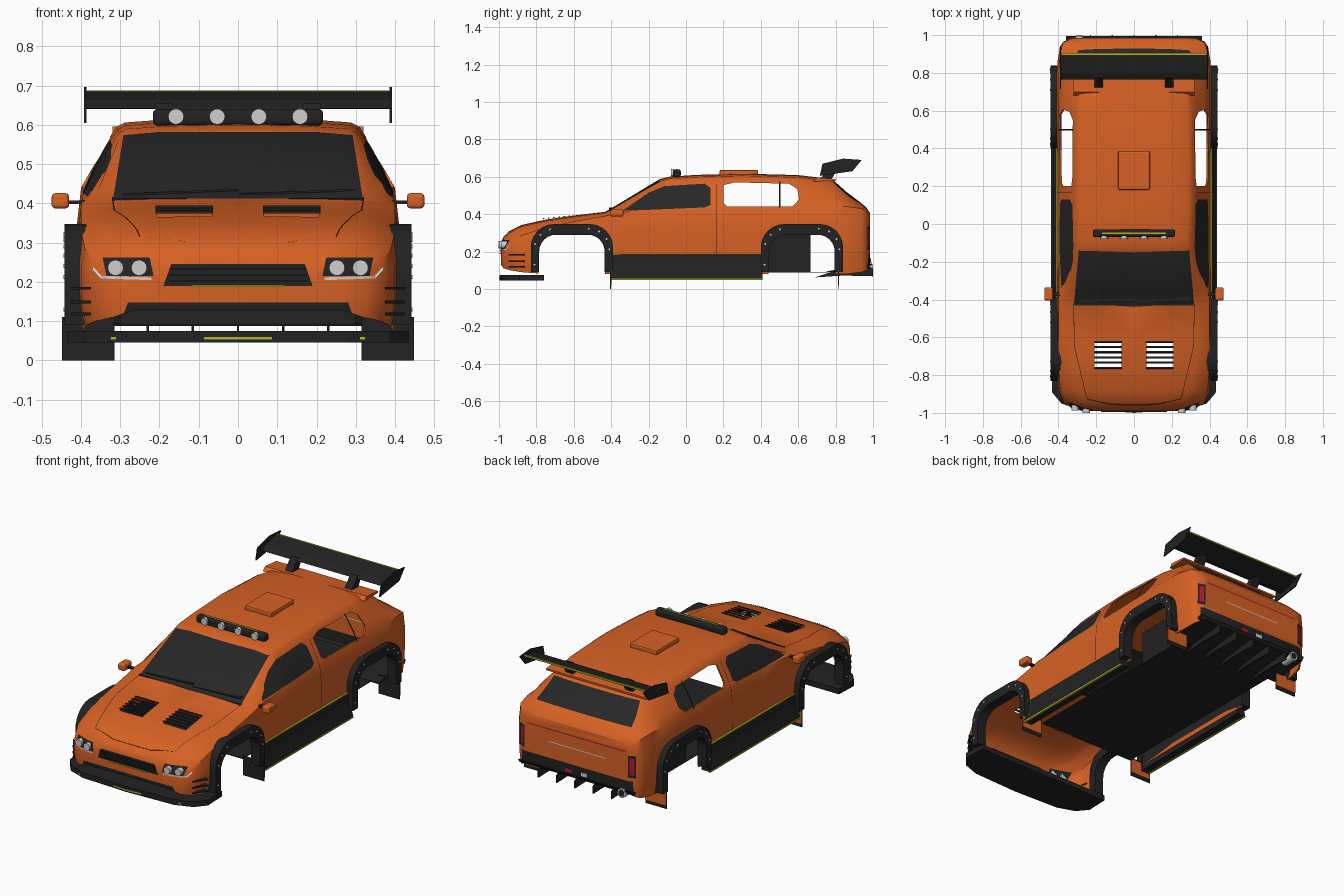
import bpy, bmesh, math
from mathutils import Vector
from mathutils.bvhtree import BVHTree

if "Cube" in bpy.data.objects:
    bpy.data.objects.remove(bpy.data.objects["Cube"])


def material(name, r, g, b):
    m = bpy.data.materials.new(name)
    m.diffuse_color = (r, g, b, 1)
    m.use_nodes = True
    m.node_tree.nodes["Principled BSDF"].inputs["Base Color"].default_value = m.diffuse_color
    return m


ORANGE = material("orange_paint", .68, .12, .018)
BLACK = material("black_plastic", .016, .016, .016)
GLASS = material("dark_glass", .02, .02, .021)
YELLOW = material("yellow_trim", .50, .45, .02)
LAMP = material("lamp_white", .62, .62, .62)
RED = material("red_lens", .42, .01, .03)


def link(name, bm, mat, smooth=False):
    me = bpy.data.meshes.new(name)
    bm.to_mesh(me)
    bm.free()
    ob = bpy.data.objects.new(name, me)
    bpy.context.collection.objects.link(ob)
    if mat:
        me.materials.append(mat)
    if smooth:
        smooth_object(ob)
    return ob


def smooth_object(ob):
    bpy.ops.object.select_all(action='DESELECT')
    ob.select_set(True)
    bpy.context.view_layer.objects.active = ob
    bpy.ops.object.shade_smooth_by_angle(angle=math.radians(32))


def prism(name, polys, axis, a, b, mat=None):
    """Extrude 2D outlines along an axis from a to b."""
    place = {'x': lambda p, d: (d, p[0], p[1]), 'y': lambda p, d: (p[0], d, p[1]),
             'z': lambda p, d: (p[0], p[1], d)}[axis]
    bm = bmesh.new()
    for poly in polys:
        f = bm.faces.new([bm.verts.new(place(p, a)) for p in poly])
        top = bmesh.ops.extrude_face_region(bm, geom=[f])['geom']
        step = Vector(place((0, 0), b - a))
        bmesh.ops.translate(bm, vec=step, verts=[g for g in top if isinstance(g, bmesh.types.BMVert)])
    bmesh.ops.recalc_face_normals(bm, faces=bm.faces)
    return link(name, bm, mat)


def rect(x0, x1, z0, z1):
    return [(x0, z0), (x1, z0), (x1, z1), (x0, z1)]


def box(name, x, y, z, mat):
    return prism(name, [rect(*x, *y)], 'z', z[0], z[1], mat)


def both(poly):
    return [poly, [(-p[0], p[1]) for p in poly]]


def disc(name, c, r, depth, axis, mat):
    n = 16
    u = [(r * math.cos(k * math.tau / n), r * math.sin(k * math.tau / n)) for k in range(n)]
    i, j = {'x': (1, 2), 'y': (0, 2)}[axis]
    d = c['xyz'.index(axis)]
    return prism(name, [[(c[i] + p, c[j] + q) for p, q in u]], axis, d - depth / 2, d + depth / 2, mat)


# body shell lofted along y: y, half width, bottom, shoulder, roof half width, roof edge, roof centre
STATIONS = [
    (-.99, .27, .13, .20, .22, .235, .25), (-.975, .33, .11, .22, .26, .262, .28),
    (-.94, .375, .10, .25, .30, .292, .312), (-.88, .40, .09, .285, .33, .325, .342),
    (-.75, .41, .08, .33, .345, .357, .371), (-.60, .41, .08, .36, .35, .38, .393),
    (-.43, .41, .08, .39, .345, .403, .413), (-.36, .408, .08, .408, .335, .44, .455),
    (-.14, .405, .08, .425, .303, .566, .588), (-.09, .405, .08, .427, .303, .58, .60),
    (.05, .405, .08, .43, .307, .588, .610), (.30, .405, .08, .435, .31, .595, .617),
    (.60, .41, .08, .44, .305, .585, .609), (.78, .41, .08, .44, .29, .565, .588),
    (.86, .405, .08, .44, .295, .50, .517), (.94, .392, .09, .43, .315, .445, .457),
    (.965, .375, .10, .41, .31, .425, .435), (.985, .33, .12, .38, .28, .40, .405)]
bm = bmesh.new()
rows = []
for y, w, zb, zs, xr, zr, zt in STATIONS:
    h = zs - zb
    half = [(w * .965, zb), (w * .99, zb + .2 * h), (w, zb + .45 * h), (w, zb + .75 * h), (w * .975, zs)]
    half += [(w * .975 + (xr - w * .975) * t + .02 * t * (1 - t), zs + (zr - zs) * t) for t in (.35, .7)]
    half += [(xr, zr), (xr * .93, zr + .5 * (zt - zr)), (xr * .6, zr + .85 * (zt - zr))]
    prof = half + [(0, zt)] + [(-x, z) for x, z in reversed(half)]
    rows.append([bm.verts.new((x, y, z)) for x, z in prof])
for a, b in zip(rows, rows[1:]):
    for j in range(len(a) - 1):
        bm.faces.new((a[j], b[j], b[j + 1], a[j + 1]))
bm.faces.new(rows[0])
bm.faces.new(rows[-1][::-1])
skin = BVHTree.FromBMesh(bm)
body = link("body_shell", bm, ORANGE)


def bake(ob):
    me = bpy.data.meshes.new_from_object(ob.evaluated_get(bpy.context.evaluated_depsgraph_get()))
    ob.modifiers.clear()
    ob.data = me


mod = body.modifiers.new("wall", 'SOLIDIFY')
mod.thickness, mod.offset = .008, -1
bake(body)


def boolean(ob, cutter, op):
    m = ob.modifiers.new("cut", 'BOOLEAN')
    m.operation, m.object, m.solver = op, cutter, 'EXACT'
    bake(ob)


def carve(name, polys, axis, a, b, mat=None):
    """Cut a region out of the shell; with a material, keep it as its own panel."""
    cutter = prism(name + "_cutter", polys, axis, a, b)
    if mat:
        piece = bpy.data.objects.new(name, body.data.copy())
        bpy.context.collection.objects.link(piece)
        boolean(piece, cutter, 'INTERSECT')
        piece.data.materials.clear()
        piece.data.materials.append(mat)
        smooth_object(piece)
    boolean(body, cutter, 'DIFFERENCE')
    bpy.data.objects.remove(cutter)


def arch(cy, hw, top, r, zb):
    pts = [(cy - hw, zb)]
    for s, a0 in ((-1, 180), (1, 90)):
        for k in range(7):
            a = math.radians(a0 - 15 * k)
            pts.append((cy + s * (hw - r) + r * math.cos(a), top - r + r * math.sin(a)))
    return pts + [(cy + hw, zb)]


# wheel openings and glazing
WHEELS = (-.61, .62)
carve("wheel_opening", [arch(c, .178, .292, .09, -.1) for c in WHEELS], 'x', -.6, .6)
carve("windscreen", [[(-.318, .412), (.318, .412), (.292, .574), (.2, .582), (-.2, .582), (-.292, .574)]],
      'y', -.45, -.10, GLASS)
carve("front_side_glass", [[(-.34, .418), (-.2, .515), (-.115, .55), (.10, .563), (.13, .54), (.13, .45),
                            (.10, .436), (-.28, .42)]], 'x', -.6, .6, GLASS)
carve("rear_side_opening", [[(.20, .555), (.26, .57), (.55, .563), (.595, .535), (.605, .48), (.57, .442),
                             (.22, .442), (.20, .46)]], 'x', -.6, .6)
carve("rear_glass", [[(-.30, .465), (.30, .465), (.27, .562), (-.27, .562)]], 'y', .78, 1.1, GLASS)
carve("hood_vent_hole", both(rect(.066, .208, -.765, -.622)), 'z', .32, .5)
# nose and tail panels
carve("grille", [[(-.19, .19), (.19, .19), (.17, .246), (-.17, .246)]], 'y', -1.1, -.85, BLACK)
carve("lower_intake", [[(-.30, .095), (.30, .095), (.28, .148), (-.28, .148)]], 'y', -1.1, -.85, BLACK)
carve("headlight_housing", both([(.215, .215), (.335, .215), (.345, .262), (.225, .262)]), 'y', -1.1, -.85, BLACK)
carve("tail_light", both(rect(.333, .357, .225, .32)), 'y', .9, 1.1, RED)
carve("tail_light_frame", both(rect(.325, .365, .21, .335)), 'y', .9, 1.1, BLACK)
carve("rear_bumper", [rect(-.35, .35, .06, .19)], 'y', .93, 1.1, BLACK)
carve("tail_red_line", [rect(-.31, .31, .350, .357)], 'y', .93, 1.1, RED)
carve("tail_silver_line", [rect(-.18, .18, .280, .285)], 'y', .93, 1.1, LAMP)
smooth_object(body)


def hit(o, d):
    return skin.ray_cast(Vector(o), Vector(d))[0]


def seam(name, pts, origin, d, mat, w=.003):
    """Thin strip draped on the shell along a path of (u, v) points."""
    d, path = Vector(d), []
    for (u0, v0), (u1, v1) in zip(pts, pts[1:]):
        path += [hit(origin(u0 + (u1 - u0) * k / 8, v0 + (v1 - v0) * k / 8), d) for k in range(9)]
    path = [p - d * .003 for p in path if p]
    b, last = bmesh.new(), None
    for p, q in zip(path, path[1:]):
        side = (q - p).cross(d)
        if side.length > 1e-6:
            side = side.normalized() * w / 2
            b.faces.new([b.verts.new(v) for v in (p - side, p + side, q + side, q - side)])
    link(name, b, mat)


# panel seams
hood = [(.32, -.42), (.315, -.65), (.25, -.925), (.12, -.955), (0, -.957)]
for s, side in ((1, "right"), (-1, "left")):
    seam("hood_seam_" + side, [(s * x, y) for x, y in hood], lambda u, v: (u, v, 1), (0, 0, -1), BLACK)
    seam("door_seam_" + side, [(.165, .56), (.165, .19)], lambda u, v: (s, u, v), (-s, 0, 0), BLACK)
    seam("headlight_strip_" + side, [(s * .22, .208), (s * .35, .212), (s * .37, .235)],
         lambda u, v: (u, -2, v), (0, 1, 0), LAMP, .007)
    # headlamps
    for x in (.252, .312):
        disc("headlamp_" + side, hit((s * x, -2, .236), (0, 1, 0)) + Vector((0, -.002, 0)), .02, .03, 'y', LAMP)
    # wheel arch flares with rivets
    for c, end in zip(WHEELS, ("front", "rear")):
        tag = end + "_" + side
        ring = arch(c, .22, .347, .125, .09) + arch(c, .175, .29, .09, .09)[::-1]
        prism("flare_" + tag, [ring], 'x', s * .385, s * .442, BLACK)
        for y, z in arch(c, .2, .322, .11, .13)[::2]:
            disc("rivet_" + tag, (s * .443, y, z), .005, .004, 'x', LAMP)
        yf = -.405 if end == "front" else .812
        xs = sorted((s * .315, s * .448))
        box("mud_flap_" + tag, xs, (yf, yf + .004), (0, .11), BLACK)
        box("mud_flap_back_" + tag, xs, (yf + .004, yf + .007), (.02, .10), ORANGE)
    # side skirt
    skirt = [(.39, .185), (.412, .185), (.414, .135), (.436, .065), (.436, .052), (.385, .052)]
    prism("side_skirt_" + side, [[(s * x, z) for x, z in skirt]], 'y', -.405, .41, BLACK)
    box("skirt_stripe_" + side, sorted((s * .43, s * .439)), (-.40, .41), (.048, .056), YELLOW)
    box("skirt_top_stripe_" + side, sorted((s * .40, s * .414)), (-.40, .41), (.184, .188), YELLOW)
    # door mirror
    m = box("mirror_" + side, sorted((s * .43, s * .475)), (-.405, -.335), (.387, .426), ORANGE)
    bev = m.modifiers.new("round", 'BEVEL')
    bev.width, bev.segments = .01, 3
    box("mirror_stem_" + side, sorted((s * .385, s * .435)), (-.38, -.36), (.398, .408), BLACK)
    # bumper winglets
    for z in (.115, .145, .18):
        prism("winglet_" + side, [[(s * .375, -.95), (s * .425, -.875), (s * .39, -.86)]], 'z', z, z + .007, BLACK)
    # hood vent louvres
    for k in range(6):
        y = -.762 + k * .0275
        prism("vent_slat_" + side, [[(y - .005, .392 + k * .003 - .018), (y + .003, .392 + k * .003 - .018),
                                     (y + .006, .379 + k * .003), (y - .002, .379 + k * .003)]],
              'x', s * .064, s * .21, BLACK)
    # wing end plate and strut
    prism("wing_end_plate_" + side, [[(.715, .605), (.73, .67), (.84, .697), (.94, .69), (.89, .63)]],
          'x', s * .386, s * .392, BLACK)
    prism("wing_strut_" + side, [[(.715, .585), (.77, .575), (.82, .655), (.775, .655)]],
          'x', s * .165, s * .21, BLACK)
    # window divider
    seam("window_divider_" + side, [(.5, .575), (.5, .435)], lambda u, v: (s, u, v), (-s, 0, 0), BLACK, .008)

# grille bars
for z in (.203, .218, .233):
    box("grille_bar", (-.175, .175), (-.996, -.985), (z - .002, z + .002), BLACK)
box("grille_stripe", (-.12, .12), (-.996, -.986), (.187, .192), YELLOW)
# front splitter
plan = [(.43, -.76), (.435, -.89), (.385, -.95), (.285, -.985), (0, -.997)]
prism("front_splitter", [plan + [(-x, y) for x, y in plan[-2::-1]]], 'z', .045, .075, BLACK)
prism("splitter_stripe", [[(-.325, -.975), (0, -1.0), (.325, -.975), (.28, -.96), (-.28, -.96)]], 'z', .053, .060, YELLOW)
# cowl and wipers
box("cowl", (-.32, .32), (-.432, -.405), (.396, .413), BLACK)
for x0, x1 in ((-.29, .0), (.0, .3)):
    prism("wiper", [[(x0, .420), (x1, .432), (x1, .437), (x0, .425)]], 'y', -.412, -.385, BLACK)
# floor, fuel box and tail underside
box("floor_panel", (-.31, .31), (-.40, .76), (.088, .092), BLACK)
box("fuel_box", (-.30, .30), (.43, .665), (.092, .29), BLACK)
prism("diffuser", [[(.75, .088), (.98, .115), (.995, .135), (.75, .094)]], 'x', -.36, .36, BLACK)
for k in range(-2, 3):
    prism("diffuser_fin", [[(.69, .062), (.84, .072), (1.0, .068), (1.0, .11), (.97, .125), (.78, .092)]],
          'x', k * .115 - .003, k * .115 + .003, BLACK)
disc("exhaust_pipe", (-.29, .955, .115), .026, .08, 'y', LAMP)
disc("exhaust_bore", (-.29, .9955, .115), .018, .003, 'y', BLACK)
box("fog_light", (.03, .07), (.98, .988), (.142, .162), RED)
box("reverse_light", (-.07, -.03), (.98, .988), (.142, .162), LAMP)
# roof lip and rear wing
prism("roof_lip", [[(.68, .575), (.80, .578), (.80, .588), (.70, .596)]], 'x', -.32, .32, ORANGE)
prism("wing_blade", [[(.765, .642), (.80, .640), (.90, .676), (.90, .686), (.80, .664)]], 'x', -.387, .387, BLACK)
box("wing_stripe", (-.385, .385), (.896, .904), (.680, .688), YELLOW)
# roof scoop
scoop = box("roof_scoop", (-.085, .085), (.18, .385), (.60, .637), ORANGE)
bev = scoop.modifiers.new("round", 'BEVEL')
bev.width, bev.segments = .008, 2
# roof light bar
bar = box("light_bar", (-.217, .217), (-.07, -.028), (.598, .640), BLACK)
bev = bar.modifiers.new("round", 'BEVEL')
bev.width, bev.segments = .012, 3
box("light_bar_stripe", (-.17, .17), (-.053, -.045), (.638, .642), YELLOW)
for x in (-.158, -.053, .053, .158):
    disc("roof_lamp", (x, -.072, .621), .02, .016, 'y', LAMP)
